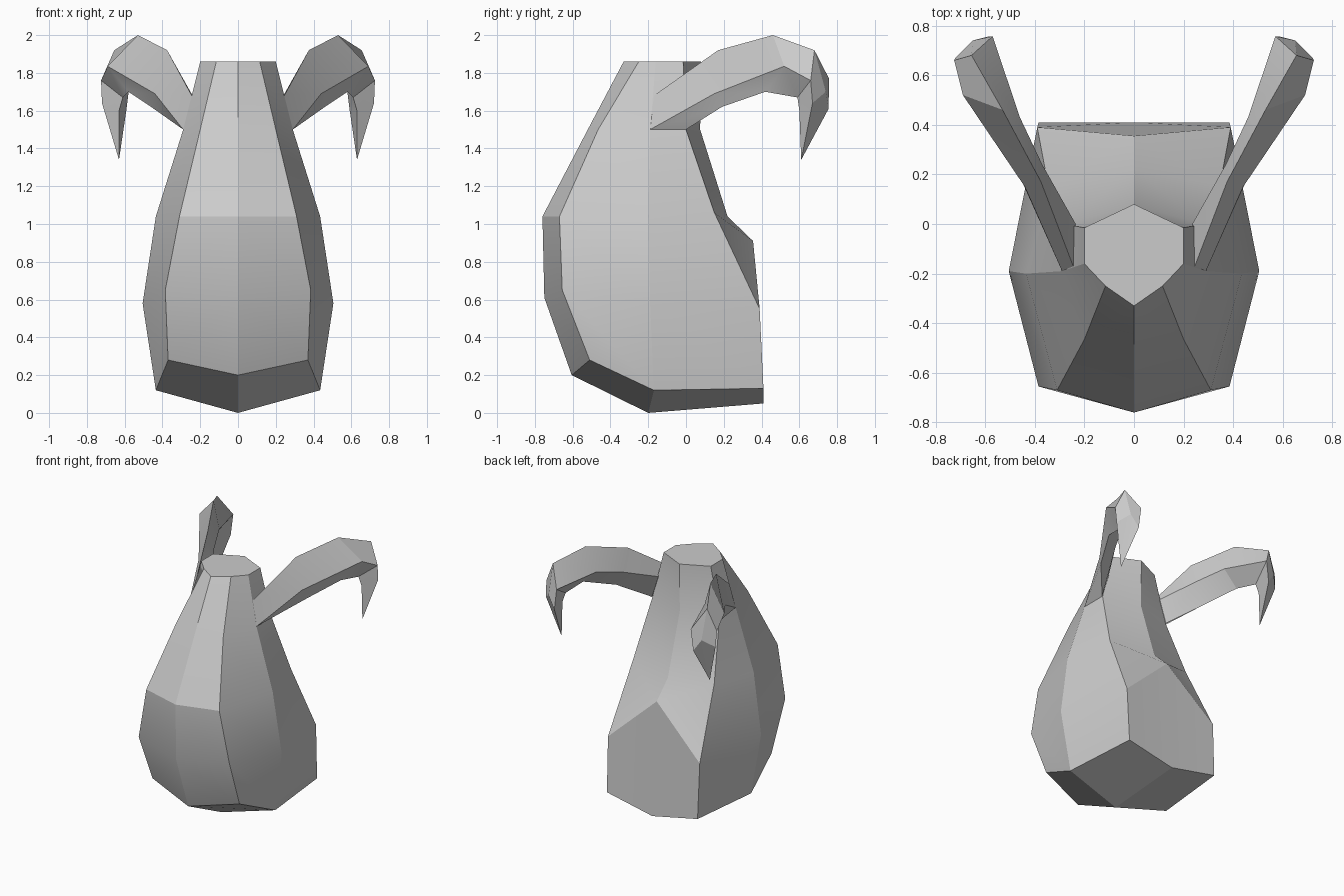
import bpy, bmesh
from math import radians

if "Cube" in bpy.data.objects:
    bpy.data.objects.remove(bpy.data.objects["Cube"])


def mirrored_object(name, bm, weld):
    """Turn a right-hand half into an object mirrored across x = 0."""
    bmesh.ops.recalc_face_normals(bm, faces=bm.faces)
    mesh = bpy.data.meshes.new(name)
    bm.to_mesh(mesh)
    bm.free()
    obj = bpy.data.objects.new(name, mesh)
    bpy.context.collection.objects.link(obj)
    mod = obj.modifiers.new("mirror", 'MIRROR')
    mod.use_mirror_merge = weld
    mod.merge_threshold = 0.001
    bpy.ops.object.select_all(action='DESELECT')
    obj.select_set(True)
    bpy.context.view_layer.objects.active = obj
    bpy.ops.object.modifier_apply(modifier="mirror")
    bpy.ops.object.shade_smooth_by_angle(angle=radians(20))
    return obj


def bridge(bm, rings, closed):
    """Skin between successive rings of vertices."""
    for a, b in zip(rings, rings[1:]):
        n = len(a)
        for i in range(n if closed else n - 1):
            j = (i + 1) % n
            bm.faces.new((a[i], a[j], b[j], b[i]))


# Body: half sections, each front centre, front edge, side, back edge, back centre
sections = [
    [(0, -.33, 1.86), (.115, -.25, 1.86), (.2, -.16, 1.86), (.2, -.015, 1.86), (0, .08, 1.86)],
    [(0, -.52, 1.5), (.2, -.465, 1.5), (.29, -.19, 1.5), (.285, 0, 1.5), (0, .075, 1.5)],
    [(0, -.76, 1.04), (.31, -.67, 1.04), (.435, -.2, 1.04), (.345, .15, 1.06), (0, .22, 1.04)],
    [(0, -.75, .61), (.385, -.655, .65), (.505, -.19, .58), (.39, .39, .55), (0, .355, .91)],
    [(0, -.605, .2), (.37, -.51, .28), (.435, -.17, .12), (.385, .41, .13), (0, .41, .05)],
]
bm = bmesh.new()
rings = [[bm.verts.new(p) for p in s] for s in sections]
bridge(bm, rings, False)
bm.faces.new(rings[0])
keel = bm.verts.new((0, -.2, 0))
fc, fe, sd, be, bc = rings[-1]
bm.faces.new((fc, fe, sd, keel))
bm.faces.new((sd, be, bc, keel))
# normals of an open half are consistent once its mid-plane is closed
lid = [r[0] for r in rings] + [keel] + [r[-1] for r in reversed(rings)]
cap = bm.faces.new(lid)
bmesh.ops.recalc_face_normals(bm, faces=bm.faces)
bmesh.ops.delete(bm, geom=[cap], context='FACES_ONLY')
mirrored_object("body", bm, True)

# Horns: diamond sections, each top, outer, bottom, inner, then a pointed tip
horn_sections = [
    [(.245, -.17, 1.68), (.29, -.19, 1.5), (.29, 0, 1.5), (.235, 0, 1.67)],
    [(.375, .17, 1.92), (.44, .15, 1.69), (.46, .19, 1.62), (.37, .24, 1.76)],
    [(.53, .46, 2.0), (.69, .52, 1.835), (.58, .42, 1.7), (.46, .43, 1.81)],
    [(.655, .68, 1.92), (.725, .66, 1.76), (.61, .59, 1.67), (.57, .757, 1.77)],
    [(.65, .74, 1.7), (.72, .67, 1.64), (.63, .6, 1.6), (.59, .755, 1.61)],
]
bm = bmesh.new()
rings = [[bm.verts.new(p) for p in s] for s in horn_sections]
bridge(bm, rings, True)
bm.faces.new(rings[0])
tip = bm.verts.new((.63, .61, 1.34))
for i in range(4):
    bm.faces.new((rings[-1][i], rings[-1][(i + 1) % 4], tip))
mirrored_object("horns", bm, False)
